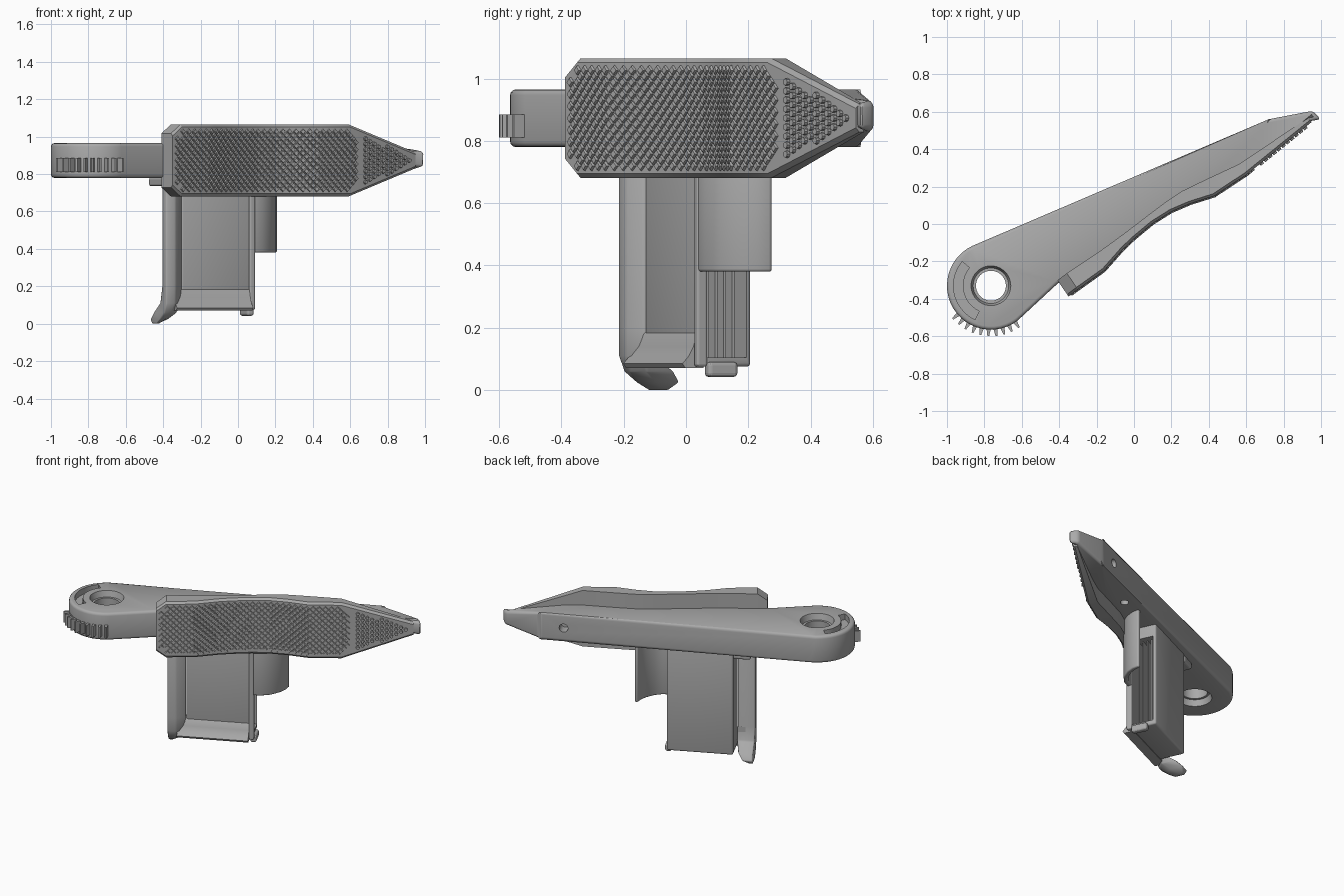
import bpy, bmesh, math
from mathutils import Vector, Matrix

if "Cube" in bpy.data.objects:
    bpy.data.objects.remove(bpy.data.objects["Cube"])

grey = bpy.data.materials.new("plain grey")
grey.use_nodes = True
colour = (0.4, 0.4, 0.4, 1)
grey.diffuse_color = colour
grey.node_tree.nodes["Principled BSDF"].inputs["Base Color"].default_value = colour

MID = 0.873                                   # height of the pad's centre line
TURN = Matrix.Rotation(math.radians(25), 4, "Z")   # clip frame, along the arm
PIVOT = Vector((-0.765, -0.33, 0))


def finish(name, bm, matrix=Matrix()):
    bm.transform(matrix)
    bmesh.ops.recalc_face_normals(bm, faces=bm.faces)
    mesh = bpy.data.meshes.new(name)
    bm.to_mesh(mesh)
    bm.free()
    mesh.materials.append(grey)
    ob = bpy.data.objects.new(name, mesh)
    bpy.context.collection.objects.link(ob)
    return ob


def skin(bm, rings):
    rows = [[bm.verts.new(p) for p in ring] for ring in rings]
    for a, b in zip(rows, rows[1:]):
        for i in range(len(a)):
            j = (i + 1) % len(a)
            bm.faces.new((a[i], a[j], b[j], b[i]))
    bm.faces.new(rows[0])
    bm.faces.new(rows[-1])


def loft(name, rings, matrix=Matrix()):
    bm = bmesh.new()
    skin(bm, rings)
    return finish(name, bm, matrix)


def prism(name, outline, z0, z1, matrix=Matrix()):
    return loft(name, [[(x, y, z) for x, y in outline] for z in (z0, z1)], matrix)


def box(name, u, v, z):
    return prism(name, [(u[0], v[0]), (u[1], v[0]), (u[1], v[1]), (u[0], v[1])], *z, TURN)


def rod(name, r0, r1, depth, matrix):
    bm = bmesh.new()
    bmesh.ops.create_cone(bm, cap_ends=True, segments=40, radius1=r0, radius2=r1, depth=depth)
    return finish(name, bm, matrix)


def apply(ob, kind, **settings):
    mod = ob.modifiers.new(kind, kind)
    for key, value in settings.items():
        setattr(mod, key, value)
    bpy.context.view_layer.objects.active = ob
    bpy.ops.object.modifier_apply(modifier=mod.name)


def bevel(ob, width, segments=3):
    apply(ob, "BEVEL", width=width, segments=segments, limit_method="ANGLE",
          angle_limit=math.radians(35))


def cut(ob, cutter):
    apply(ob, "BOOLEAN", object=cutter, operation="DIFFERENCE", solver="EXACT")
    bpy.data.objects.remove(cutter)


def smooth(ob, angle=35):
    bpy.ops.object.select_all(action="DESELECT")
    ob.select_set(True)
    bpy.context.view_layer.objects.active = ob
    bpy.ops.object.shade_smooth_by_angle(angle=math.radians(angle))


def polar(r, degrees):
    a = math.radians(degrees)
    return PIVOT.x + r * math.cos(a), PIVOT.y + r * math.sin(a)


# Lever arm: round pivot end, straight sides, tapered tip
outline = [polar(0.235, 115 + 8 * i) for i in range(25)]
outline += [(-0.41, -0.32), (0.42, 0.22), (0.62, 0.3), (0.94, 0.55), (0.998, 0.56), (0.955, 0.605), (0.72, 0.56)]
bm = bmesh.new()
skin(bm, [[(x, y, z) for x, y in outline] for z in (0.78, 0.965)])
bmesh.ops.bisect_plane(bm, geom=bm.verts[:] + bm.edges[:] + bm.faces[:],
                       plane_co=(0.72, 0.56, 0), plane_no=(0.26, -0.1, 0))
for v in bm.verts:
    if v.co.x > 0.9:
        v.co.z = 0.835 if v.co.z < MID else 0.925
arm = finish("lever_arm", bm)
bevel(arm, 0.018)

# Pivot bore with countersinks on both faces
cut(arm, rod("bore_cutter", 0.08, 0.08, 1, Matrix.Translation(PIVOT + Vector((0, 0, MID)))))
for z, top, bottom in ((0.955, 0.112, 0.095), (0.79, 0.095, 0.112)):
    cut(arm, rod("rim_cutter", bottom, top, 0.06, Matrix.Translation(PIVOT + Vector((0, 0, z)))))

# Curved slot beside the pivot
arc = range(140, 246, 7)
slot = [polar(0.2, a) for a in arc] + [polar(0.15, a) for a in reversed(arc)]
cut(arm, prism("slot_cutter", slot, 0.925, 1.1))

# Small pin holes: one in the back face, the rest underneath
side = Matrix.Translation((0.58, 0.5, 0.87)) @ TURN @ Matrix.Rotation(math.pi / 2, 4, "X")
cut(arm, rod("pin_cutter", 0.028, 0.028, 0.15, side))
for x, y in ((0.32, 0.29), (-0.52, -0.24), (-0.42, -0.12)):
    cut(arm, rod("pin_cutter", 0.026, 0.026, 0.1, Matrix.Translation((x, y, 0.78))))
smooth(arm)

# Ratchet teeth around the pivot end
bm = bmesh.new()
for k in range(10):
    a = 221 + k * 9.2
    tooth = [polar(0.22, a - 3.5), polar(0.22, a + 3.5), polar(0.27, a + 1), polar(0.27, a - 1)]
    skin(bm, [[(x, y, z) for x, y in tooth] for z in (0.81, 0.885)])
finish("ratchet_teeth", bm)

# Grip pad: x, y of the front face, half height, thickness
stations = [(-0.35, -0.388, 0.145, 0.105), (-0.3, -0.35, 0.192, 0.105), (-0.16, -0.25, 0.192, 0.1),
            (-0.12, -0.205, 0.192, 0.085), (-0.06, -0.137, 0.192, 0.065), (0, -0.08, 0.192, 0.055),
            (0.1, 0.003, 0.192, 0.05), (0.2, 0.066, 0.192, 0.06), (0.3, 0.109, 0.192, 0.08),
            (0.43, 0.15, 0.192, 0.1), (0.6, 0.262, 0.192, 0.07), (0.95, 0.545, 0.045, 0.03)]
back = Vector((-0.563, 0.827, 0))


def pad_ring(x, y, h, t):
    p, c = Vector((x, y, MID)), 0.014
    spots = [(t, -h), (c, -h), (0, c - h), (0, h - c), (c, h), (t, h)]
    return [p + back * d + Vector((0, 0, z)) for d, z in spots]


smooth(loft("grip_pad", [pad_ring(*s) for s in stations]), 25)


def pad_point(x):
    # front face position, outward normal and half height at x
    for a, b in zip(stations, stations[1:]):
        if a[0] <= x <= b[0]:
            f = (x - a[0]) / (b[0] - a[0])
            along = Vector((b[0] - a[0], b[1] - a[1], 0)).normalized()
            return (Vector((x, a[1] + f * (b[1] - a[1]), MID)), along,
                    along.cross(Vector((0, 0, 1))), a[2] + f * (b[2] - a[2]))


def bump(bm, x, dz, sides, r, tip, height):
    p, along, out, _ = pad_point(x)
    rings = []
    for radius, rise in ((r, -0.004), (tip, height)):
        rings.append([])
        for i in range(sides):
            a = math.tau * i / sides
            rings[-1].append(p + out * rise + along * radius * math.cos(a)
                             + Vector((0, 0, dz + radius * math.sin(a))))
    skin(bm, rings)


# Diamond knurling over the main grip, in staggered rows
bm = bmesh.new()
x, column = -0.325, 0
while x < 0.63:
    for row in range(-8, 9):
        corner = abs(row) > 6 and (x < -0.3 or x > 0.6)
        if (row + column) % 2 == 0 and not corner:
            bump(bm, x, row * 0.0192, 4, 0.018, 0.0125, 0.008)
    x += 0.0192 * pad_point(x)[1].x
    column += 1
finish("grip_knurling", bm)

# Round studs on the pointed end
bm = bmesh.new()
x, column = 0.68, 0
while x < 0.92:
    limit = pad_point(x)[3] - 0.035
    for row in range(-12, 13):
        if (row + column) % 2 == 0 and abs(row * 0.0145) < limit:
            bump(bm, x, row * 0.0145, 8, 0.0125, 0.0105, 0.011)
    x += 0.03 * pad_point(x)[1].x
    column += 1
finish("tip_studs", bm)

# Clip body below the arm, open along its tip end, with ribs inside
body = box("clip_body", (-0.33, 0.09), (0.008, 0.19), (0.075, 0.79))
bevel(body, 0.012)
cut(body, box("opening_cutter", (-0.02, 0.3), (0.03, 0.172), (0.105, 0.7)))
smooth(body)
for k in range(4):
    v = 0.05 + k * 0.03
    box("inner_rib", (-0.03, 0.05), (v, v + 0.008), (0.1, 0.705))

# Thin curved wing sweeping back from the front corner of the clip
wing_outline = [(0.07, 0.03), (0.13, 0.06), (0.175, 0.108), (0.202, 0.175), (0.208, 0.23), (0.2, 0.275),
                (0.176, 0.275), (0.18, 0.23), (0.174, 0.185), (0.15, 0.125), (0.115, 0.085), (0.06, 0.06)]
wing = prism("curved_wing", wing_outline, 0.38, 0.79)
bevel(wing, 0.009)
smooth(wing, 40)

# Front flange beside the panel, scooping back into a rounded lip at the bottom
wall_rows = [(0.75, -0.035, 0.02, -0.44, -0.33), (0.2, -0.035, 0.02, -0.44, -0.33),
             (0.11, -0.035, 0.045, -0.44, -0.33), (0.06, -0.015, 0.12, -0.442, -0.35),
             (0.025, 0.03, 0.155, -0.445, -0.38), (0, 0.075, 0.135, -0.447, -0.42)]
wall = loft("front_flange_lip", [[(a, v0, z), ((a + b) / 2, v0, z), (b, v0 + 0.04, z), (b, v1, z), (a, v1, z)]
                                 for z, v0, v1, a, b in wall_rows], TURN)
bevel(wall, 0.01, 2)
smooth(wall, 50)

# Concave shelf under the front panel, and its slim side rim
shelf = [(0.03, 0.2), (0.005, 0.18), (-0.006, 0.14), (-0.022, 0.11), (-0.045, 0.085), (-0.035, 0.07), (0.03, 0.07)]
smooth(loft("front_shelf", [[(u, v, z) for v, z in shelf] for u in (-0.38, 0.07)], TURN), 50)
rim = box("panel_rim", (0.07, 0.1), (-0.006, 0.03), (0.075, 0.79))
bevel(rim, 0.008)

# Small latch tab and the upper flange
tab = box("latch_tab", (0.07, 0.11), (0.03, 0.135), (0.042, 0.09))
bevel(tab, 0.012)
flange = box("upper_flange", (-0.44, -0.33), (0, 0.19), (0.735, 0.782))
bevel(flange, 0.012)
